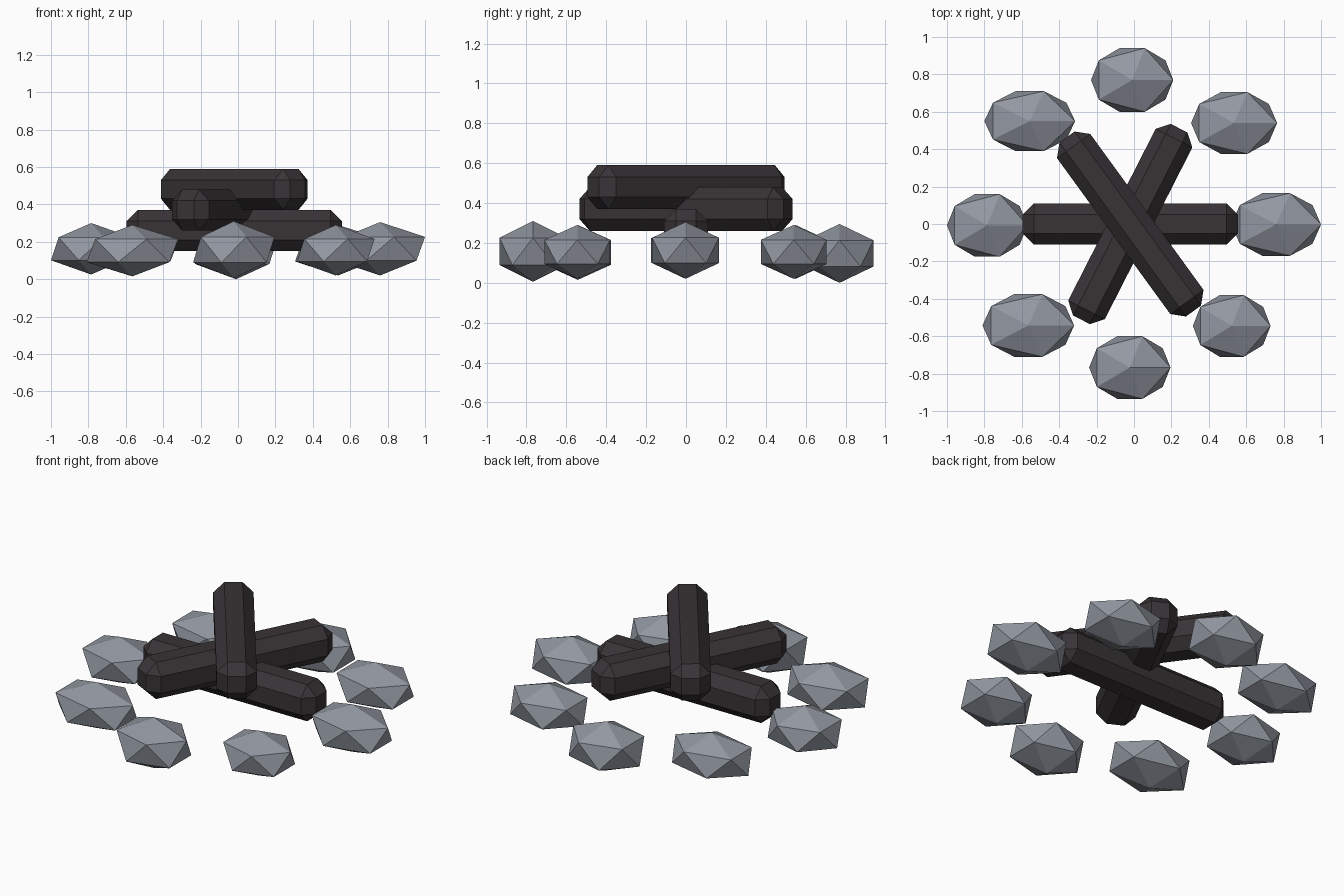
import bpy
from math import radians

if "Cube" in bpy.data.objects:
    bpy.data.objects.remove(bpy.data.objects["Cube"])


def material(name, color):
    m = bpy.data.materials.new(name)
    m.diffuse_color = (*color, 1)
    m.use_nodes = True
    m.node_tree.nodes["Principled BSDF"].inputs["Base Color"].default_value = m.diffuse_color
    return m


wood = material("charred_wood", (0.04, 0.033, 0.037))
rock = material("grey_rock", (0.29, 0.315, 0.36))


def stone(i, x0, x1, y0, y1, z0, z1):
    """Low-poly stone fitted to its extents (icosphere reaches .894 in x, .851 in y)."""
    bpy.ops.mesh.primitive_ico_sphere_add(
        subdivisions=1, radius=1,
        location=((x0 + x1) / 2, (y0 + y1) / 2, (z0 + z1) / 2))
    ob = bpy.context.object
    ob.name = f"ring_stone_{i}"
    ob.scale = ((x1 - x0) / 2 / 0.894, (y1 - y0) / 2 / 0.851, (z1 - z0) / 2)
    bpy.ops.object.transform_apply(location=False, rotation=False, scale=True)
    ob.data.materials.append(rock)


def log(i, z, angle):
    """Square beam with broad chamfers on every edge."""
    bpy.ops.mesh.primitive_cube_add(size=1, location=(-0.02, 0, z))
    ob = bpy.context.object
    ob.name = f"log_{i}"
    ob.scale = (1.15, 0.22, 0.22)
    bpy.ops.object.transform_apply(location=False, rotation=False, scale=True)
    ob.rotation_euler.z = radians(angle)
    bev = ob.modifiers.new("chamfer", 'BEVEL')
    bev.width = 0.06
    bev.segments = 1
    ob.data.materials.append(wood)


# Ring of eight stones: x, y and z extents
stones = [
    (0.52, 1.00, -0.17, 0.165, 0.02, 0.305),
    (0.305, 0.765, 0.375, 0.705, 0.02, 0.29),
    (-0.23, 0.21, 0.60, 0.94, 0.00, 0.295),
    (-0.80, -0.315, 0.39, 0.71, 0.02, 0.29),
    (-1.00, -0.57, -0.175, 0.16, 0.025, 0.30),
    (-0.81, -0.32, -0.71, -0.375, 0.015, 0.29),
    (-0.24, 0.195, -0.935, -0.60, 0.005, 0.31),
    (0.315, 0.73, -0.71, -0.38, 0.02, 0.29),
]
for i, s in enumerate(stones):
    stone(i + 1, *s)

# Three crossed logs stacked on each other
for i, (z, angle) in enumerate([(0.26, 0), (0.37, 63), (0.48, -54)]):
    log(i + 1, z, angle)
